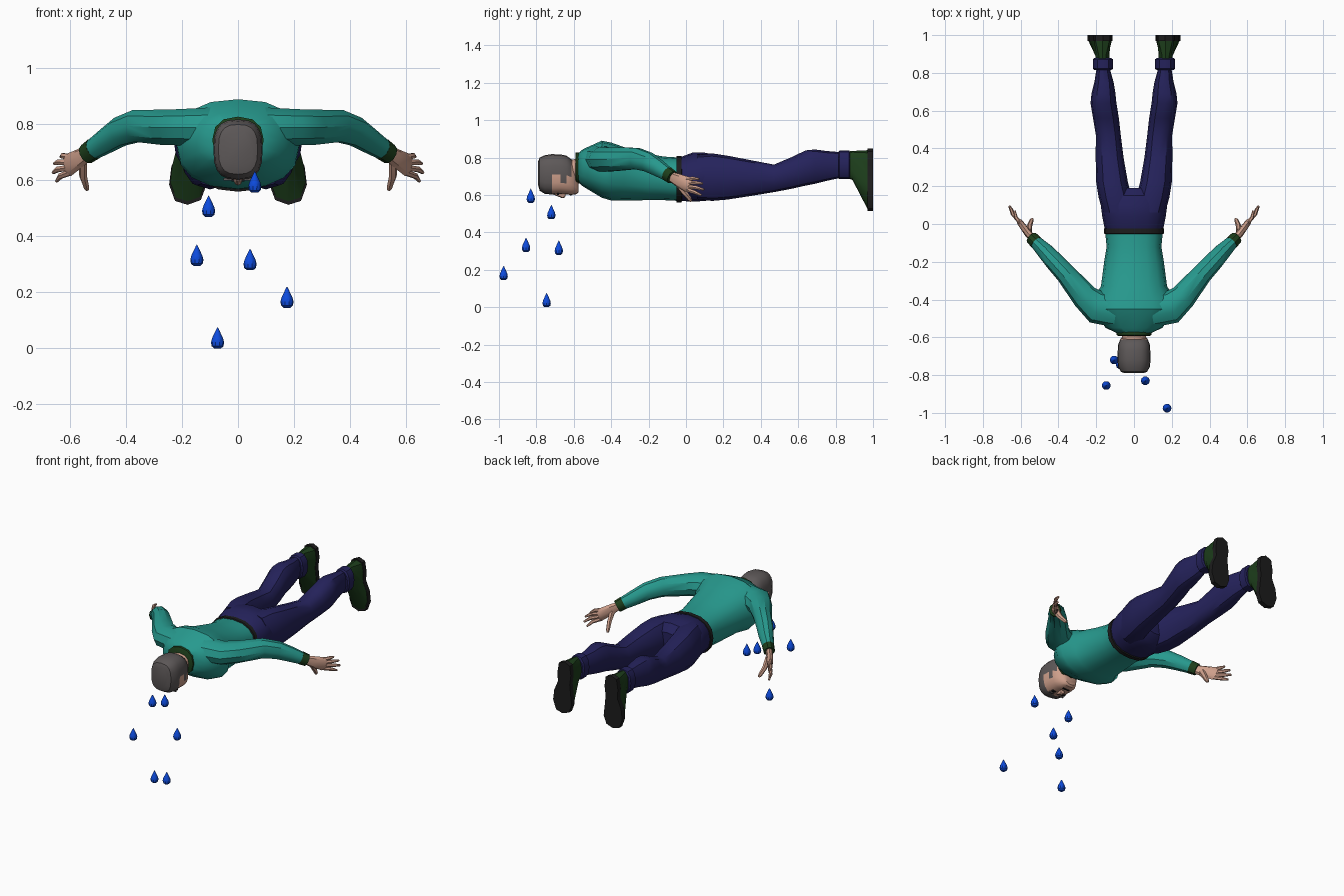
import bpy, bmesh, math
from mathutils import Vector


def material(name, col):
    m = bpy.data.materials.new(name)
    m.diffuse_color = (*col, 1)
    return m


TEAL = material("teal_cloth", (0.02, 0.32, 0.27))
NAVY = material("navy_cloth", (0.018, 0.016, 0.105))
GREEN = material("dark_green", (0.012, 0.048, 0.011))
BLACK = material("black", (0.012, 0.012, 0.012))
HAIR = material("grey_hair", (0.11, 0.098, 0.098))
SKIN = material("skin", (0.62, 0.35, 0.26))
BLUE = material("blue_water", (0.004, 0.07, 0.72))


def finish(name, bm, mats, mirror=False, angle=35):
    bmesh.ops.recalc_face_normals(bm, faces=bm.faces)
    me = bpy.data.meshes.new(name)
    bm.to_mesh(me)
    bm.free()
    ob = bpy.data.objects.new(name, me)
    bpy.context.collection.objects.link(ob)
    for m in mats:
        me.materials.append(m)
    bpy.ops.object.select_all(action='DESELECT')
    ob.select_set(True)
    bpy.context.view_layer.objects.active = ob
    bpy.ops.object.shade_smooth_by_angle(angle=math.radians(angle))
    if mirror:
        ob.modifiers.new("mirror", 'MIRROR').use_mirror_merge = False
    return ob


def loft(name, rings, mat, mirror=False, rule=None, extra=()):
    """Skin a list of equal-length rings and cap both ends."""
    bm = bmesh.new()
    vs = [[bm.verts.new(p) for p in r] for r in rings]
    n = len(vs[0])
    for a, b in zip(vs, vs[1:]):
        for i in range(n):
            j = (i + 1) % n
            bm.faces.new((a[i], a[j], b[j], b[i]))
    bm.faces.new(vs[0])
    bm.faces.new(vs[-1])
    if rule:
        for f in bm.faces:
            f.material_index = rule(f.calc_center_median())
    return finish(name, bm, [mat, *extra], mirror)


def power(v, p):
    return math.copysign(abs(v) ** p, v)


def sec(y, x0, x1, z0, z1, n=12, p=0.85):
    """Rounded cross-section across the body, starting at the top."""
    out = []
    for i in range(n):
        a = math.pi / 2 - math.tau * i / n
        out.append(((x0 + x1) / 2 + (x1 - x0) / 2 * power(math.cos(a), p), y,
                    (z0 + z1) / 2 + (z1 - z0) / 2 * power(math.sin(a), p)))
    return out


def body(name, rows, mat, **kw):
    n, p = kw.pop("n", 12), kw.pop("p", 0.85)
    return loft(name, [sec(y, -w, w, a, b, n, p) for y, w, a, b in rows], mat, **kw)


def tube(name, path, mat, n=10):
    """Mirrored limb along points (x, y, z, side radius, vertical radius)."""
    pts = [Vector(q[:3]) for q in path]
    rings = []
    for i, c in enumerate(pts):
        t = (pts[min(i + 1, len(pts) - 1)] - pts[max(i - 1, 0)]).normalized()
        u = t.cross(Vector((0, 0, 1))).normalized()
        v = u.cross(t)
        rings.append([c + u * path[i][3] * math.cos(math.tau * k / n)
                      + v * path[i][4] * math.sin(math.tau * k / n) for k in range(n)])
    return loft(name, rings, mat, mirror=True)


# Sweater: torso, sleeves, collar, wrist bands
body("torso", [(-.58, .085, .67, .82), (-.55, .15, .645, .845), (-.45, .22, .585, .89),
               (-.40, .22, .57, .88), (-.33, .175, .57, .855), (-.2, .158, .572, .82),
               (-.12, .145, .572, .805), (-.04, .153, .568, .80)], TEAL, n=16)
tube("sleeve", [(.08, -.46, .79, .09, .075), (.20, -.44, .79, .088, .068),
                (.26, -.385, .79, .07, .066), (.36, -.265, .795, .054, .06),
                (.42, -.2, .775, .05, .054), (.47, -.145, .742, .044, .046),
                (.53, -.085, .703, .032, .036)], TEAL)
body("collar", [(-.592, .084, .665, .822), (-.588, .092, .66, .828),
                (-.57, .092, .66, .828)], GREEN)
tube("wrist_band", [(.515, -.1, .713, .036, .04), (.542, -.073, .694, .034, .037)], GREEN)

# Hands
tube("palm", [(.53, -.085, .70, .02, .025), (.56, -.05, .682, .02, .034),
              (.605, .01, .655, .016, .042), (.613, .022, .65, .01, .036)], SKIN, n=8)
for i, (base, tip) in enumerate([((.60, .0, .683), (.632, .07, .685)),
                                 ((.605, .01, .664), (.655, .09, .66)),
                                 ((.605, .01, .645), (.66, .096, .628)),
                                 ((.60, .005, .628), (.648, .082, .598))]):
    a, b = Vector(base), Vector(tip)
    m = a.lerp(b, .55) + Vector((.008, -.003, .004))
    tube(f"finger_{i + 1}", [(*a, .011, .012), (*m, .01, .011), (*b, .006, .006)], SKIN, n=6)
tube("thumb", [(.555, -.045, .668, .016, .022), (.553, -.01, .615, .014, .016),
               (.542, .02, .578, .011, .012), (.538, .028, .566, .006, .006)], SKIN, n=6)

# Trousers: belt, hips, legs, cuffs
body("belt", [(-.052, .155, .563, .803), (-.05, .16, .56, .808), (-.025, .16, .56, .808),
              (-.022, .155, .565, .803)], BLACK, n=16)
body("hips", [(-.03, .154, .567, .802), (.04, .168, .565, .828), (.1, .176, .567, .826),
              (.15, .165, .58, .815), (.19, .09, .62, .77)], NAVY, n=16)
loft("trouser_leg", [sec(*r) for r in [
    (.06, .0, .165, .575, .815), (.14, .012, .187, .568, .822), (.22, .032, .2, .575, .81),
    (.35, .055, .203, .595, .785), (.47, .07, .202, .615, .762), (.56, .08, .217, .632, .80),
    (.64, .093, .23, .65, .838), (.69, .098, .225, .66, .843),
    (.75, .108, .21, .675, .835), (.83, .13, .197, .692, .828)]], NAVY, mirror=True)
loft("trouser_cuff", [sec(*r) for r in [
    (.815, .12, .21, .69, .83), (.822, .112, .218, .684, .838), (.872, .112, .218, .684, .838),
    (.878, .12, .21, .69, .83)]], NAVY, mirror=True)

# Boots: ankle blends into the sole outline
OUT = [(.165, .847), (.205, .832), (.215, .77), (.212, .71), (.238, .65), (.246, .585),
       (.225, .527), (.18, .513), (.133, .53), (.114, .58), (.122, .65), (.128, .71),
       (.12, .77), (.128, .83)]


def outline(y, k):
    return [(.178 + (x - .178) * k, y, .69 + (z - .69) * k) for x, z in OUT]


loft("boot", [sec(.865, .13, .203, .69, .832, 14), sec(.89, .13, .205, .68, .835, 14),
              outline(.972, .95)], GREEN, mirror=True)
loft("boot_sole", [outline(.97, 1), outline(1.0, 1)], BLACK, mirror=True)

# Head with hair chosen by position, and neck


def hair_rule(c):
    crown = c.y < -.715
    back = c.z > .695 and c.y < -.615
    burn = c.z > .66 and -.67 < c.y < -.64
    return 1 if crown or back or burn else 0


body("head", [(-.79, .05, .65, .78), (-.782, .07, .622, .80), (-.755, .084, .606, .812),
              (-.717, .088, .602, .818), (-.67, .086, .604, .816), (-.64, .084, .602, .81),
              (-.612, .074, .6, .79), (-.585, .052, .604, .72), (-.575, .034, .615, .67)],
     SKIN, n=20, p=.72, rule=hair_rule, extra=(HAIR,))
body("neck", [(-.63, .06, .675, .785), (-.55, .068, .68, .8)], SKIN)

# Face details
body("nose", [(-.70, .007, .598, .62), (-.66, .014, .582, .62), (-.648, .016, .586, .62),
              (-.643, .008, .6, .62)], SKIN, n=8)


def plate(name, x, y, w, d, mat, z=.598, mirror=True):
    bm = bmesh.new()
    bmesh.ops.create_cube(bm, size=1)
    for v in bm.verts:
        v.co = Vector((x + v.co.x * w, y + v.co.y * d, z + .003 + v.co.z * .009))
    finish(name, bm, [mat], mirror)


plate("eye", .036, -.685, .022, .012, BLACK, z=.602)
plate("eyebrow", .036, -.705, .032, .007, HAIR, z=.601)
plate("mouth", 0, -.616, .045, .008, BLACK, z=.598, mirror=False)

# Falling water drops, turned from one profile
PROFILE = [(.012, .0), (.021, .008), (.0235, .021), (.02, .036), (.011, .055), (.004, .07)]
for i, (x, y, z) in enumerate([(.06, -.83, .557), (-.105, -.72, .47), (-.147, -.855, .295),
                               (.043, -.68, .28), (.175, -.975, .145), (-.073, -.745, 0)]):
    loft(f"water_drop_{i + 1}",
         [[(x + r * math.cos(math.tau * k / 10), y + r * math.sin(math.tau * k / 10), z + h)
           for k in range(10)] for r, h in PROFILE + [(.0005, .076)]], BLUE)
